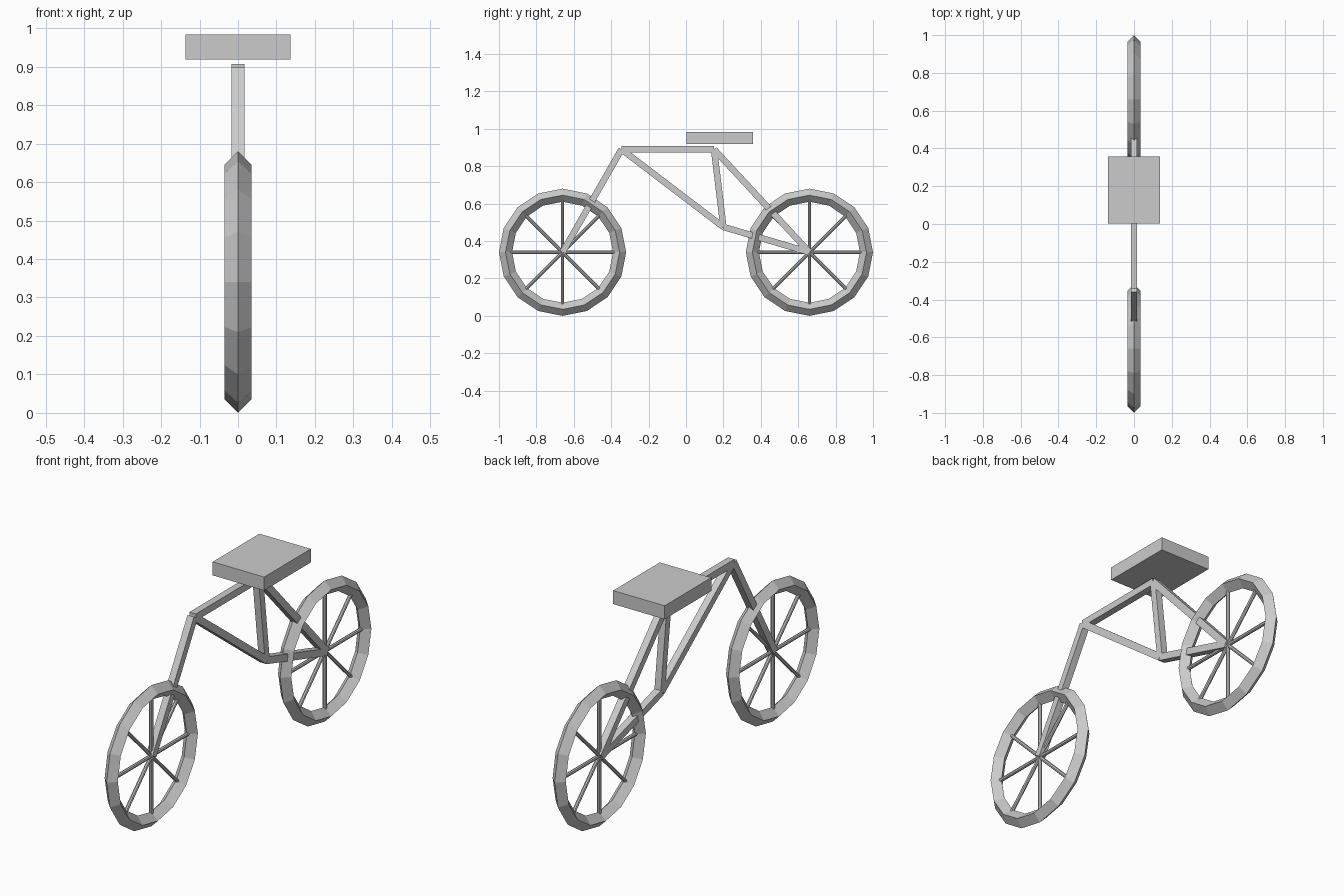
import bpy
import math
from mathutils import Vector

cube = bpy.data.objects.get("Cube")
if cube:
    bpy.data.objects.remove(cube, do_unlink=True)

grey = bpy.data.materials.new("plain_grey")
grey.use_nodes = True
colour = (0.6, 0.6, 0.6, 1)
grey.diffuse_color = colour
grey.node_tree.nodes["Principled BSDF"].inputs["Base Color"].default_value = colour

HUB_Y, HUB_Z = 0.66, 0.34
RIM, TYRE = 0.305, 0.035


def finish(name):
    obj = bpy.context.object
    obj.name = name
    obj.data.materials.append(grey)
    return obj


def box(name, location, size, tilt=0):
    bpy.ops.mesh.primitive_cube_add(size=1, location=location, rotation=(tilt, 0, 0))
    obj = finish(name)
    obj.scale = size
    return obj


def tube(name, start, end, width=0.034):
    """Square bar between two (y, z) points in the centre plane."""
    a, b = Vector((0, *start)), Vector((0, *end))
    d = b - a
    return box(name, (a + b) / 2, (width, d.length, width), math.atan2(d.z, d.y))


def wheel(name, y):
    # Diamond-section tyre
    bpy.ops.mesh.primitive_torus_add(
        major_segments=16, minor_segments=4, major_radius=RIM, minor_radius=TYRE,
        location=(0, y, HUB_Z), rotation=(0, math.pi / 2, 0))
    finish(name + "_tyre")
    # Each rod spans the wheel, making two spokes
    for i in range(4):
        bpy.ops.mesh.primitive_cylinder_add(
            vertices=8, radius=0.009, depth=2 * RIM - TYRE,
            location=(0, y, HUB_Z), rotation=(i * math.pi / 4, 0, 0))
        finish(f"{name}_spoke_{i + 1}")


wheel("front_wheel", -HUB_Y)
wheel("rear_wheel", HUB_Y)

# Frame joints
front_hub, rear_hub = (-HUB_Y, HUB_Z), (HUB_Y, HUB_Z)
head, seat_joint, crank = (-0.345, 0.89), (0.15, 0.89), (0.2, 0.475)

tube("fork", front_hub, head)
tube("top_tube", head, seat_joint)
tube("down_tube", head, crank)
tube("seat_tube", seat_joint, crank)
tube("seat_stay", seat_joint, rear_hub)
tube("chain_stay", crank, rear_hub)

# Saddle
box("seat", (0, 0.181, 0.951), (0.274, 0.355, 0.065))
